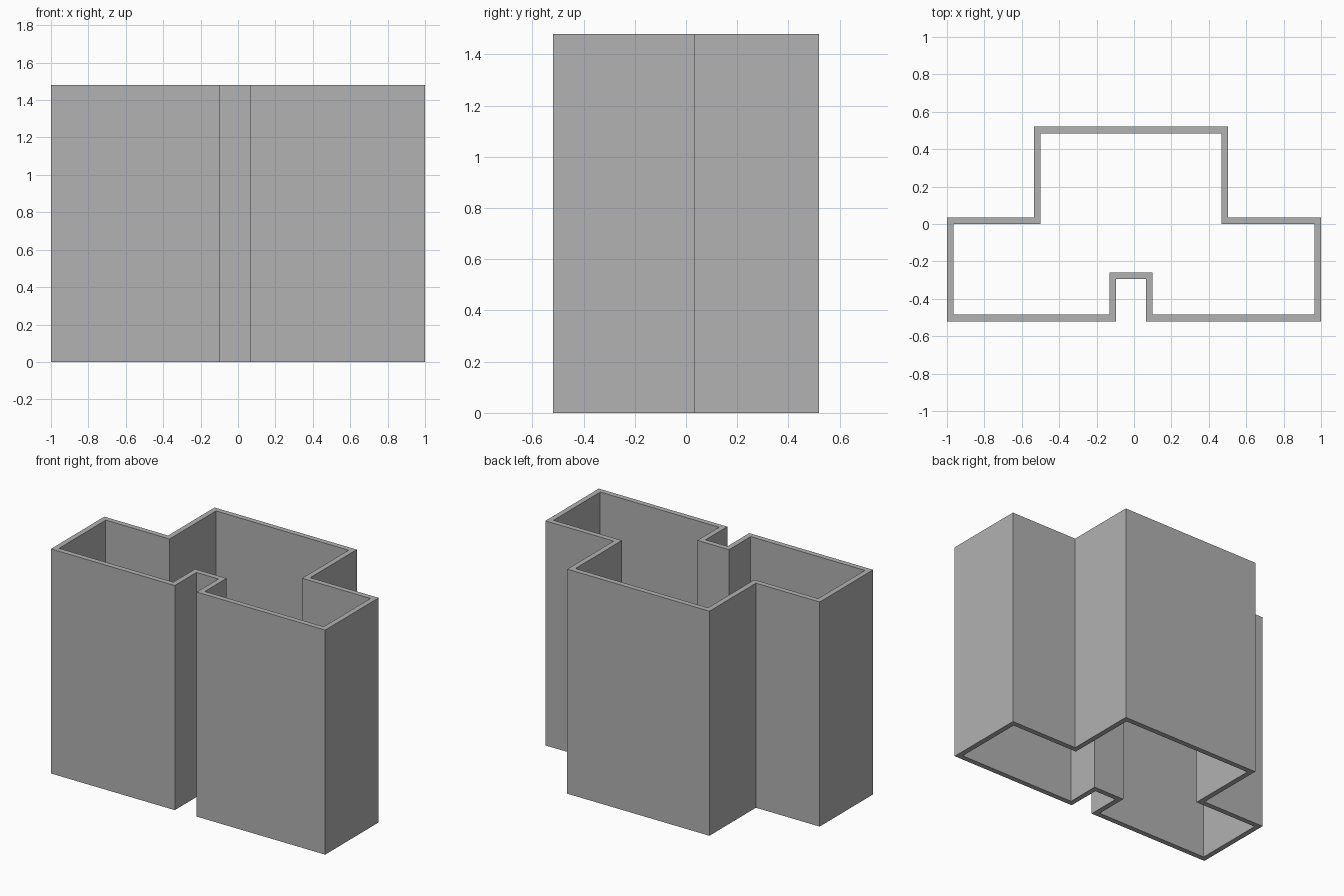
import bpy
import bmesh
from mathutils import Vector

HEIGHT = 1.48
WALL = 0.035

cube = bpy.data.objects.get("Cube")
if cube:
    bpy.data.objects.remove(cube, do_unlink=True)

# Outer footprint, counter-clockwise from the front left corner
OUTLINE = [Vector(p) for p in (
    (-1, -0.52), (-0.097, -0.52), (-0.097, -0.294), (0.063, -0.294),
    (0.063, -0.52), (1, -0.52), (1, 0.036), (0.502, 0.036),
    (0.502, 0.52), (-0.535, 0.52), (-0.535, 0.036), (-1, 0.036))]


def inset(points, distance):
    """Move every edge inward; all corners are right angles."""
    result = []
    for i, p in enumerate(points):
        before = (p - points[i - 1]).normalized()
        after = (points[(i + 1) % len(points)] - p).normalized()
        shift = Vector((-before.y - after.y, before.x + after.x))
        result.append(p + shift * distance)
    return result


# Plain grey
grey = bpy.data.materials.new("grey")
grey.use_nodes = True
colour = (0.445, 0.445, 0.445, 1)
grey.diffuse_color = colour
grey.node_tree.nodes["Principled BSDF"].inputs["Base Color"].default_value = colour

# Continuous wall, open at the top and the bottom
bm = bmesh.new()
outer = [bm.verts.new((p.x, p.y, 0)) for p in OUTLINE]
inner = [bm.verts.new((p.x, p.y, 0)) for p in inset(OUTLINE, WALL)]
for i in range(len(outer)):
    j = (i + 1) % len(outer)
    bm.faces.new((outer[i], outer[j], inner[j], inner[i]))
extruded = bmesh.ops.extrude_face_region(bm, geom=bm.faces[:], use_keep_orig=True)
top = [v for v in extruded["geom"] if isinstance(v, bmesh.types.BMVert)]
bmesh.ops.translate(bm, verts=top, vec=(0, 0, HEIGHT))
bmesh.ops.recalc_face_normals(bm, faces=bm.faces[:])
mesh = bpy.data.meshes.new("perimeter_wall")
bm.to_mesh(mesh)
bm.free()
mesh.materials.append(grey)
wall = bpy.data.objects.new("perimeter_wall", mesh)
bpy.context.collection.objects.link(wall)
